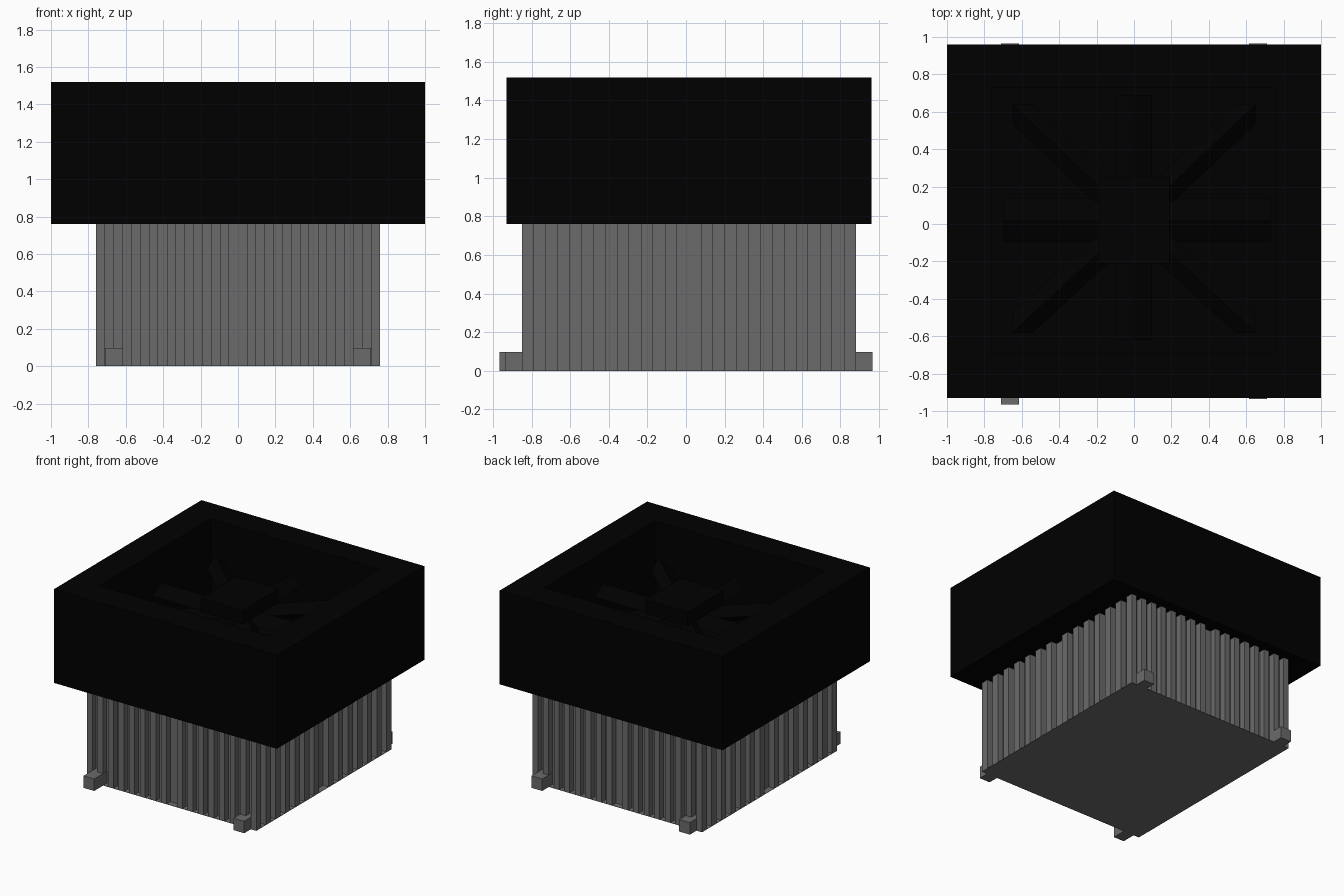
import bpy, bmesh
from math import atan2
from mathutils import Matrix, Vector

cube = bpy.data.objects.get("Cube")
if cube:
    bpy.data.objects.remove(cube)


def material(name, rgb):
    m = bpy.data.materials.new(name)
    m.use_nodes = True
    m.diffuse_color = (*rgb, 1)
    m.node_tree.nodes["Principled BSDF"].inputs["Base Color"].default_value = (*rgb, 1)
    return m


black = material("matte black", (0, 0, 0))
grey = material("metal grey", (0.145, 0.145, 0.145))


def finish(name, bm, mat):
    bmesh.ops.recalc_face_normals(bm, faces=bm.faces)
    mesh = bpy.data.meshes.new(name)
    bm.to_mesh(mesh)
    bm.free()
    mesh.materials.append(mat)
    obj = bpy.data.objects.new(name, mesh)
    bpy.context.collection.objects.link(obj)


def box(name, low, high, mat):
    low, high = Vector(low), Vector(high)
    bm = bmesh.new()
    bmesh.ops.create_cube(bm, size=1, matrix=Matrix.Translation((low + high) / 2)
                          @ Matrix.Diagonal((*(high - low), 1)))
    finish(name, bm, mat)


# Fan frame: nested rectangular loops joined into a block with an open well
def rectangle(bm, x, front, back, z):
    return [bm.verts.new(p) for p in
            ((-x, front, z), (x, front, z), (x, back, z), (-x, back, z))]


BOTTOM, TOP, FLOOR = 0.76, 1.52, 0.9
bm = bmesh.new()
loops = [rectangle(bm, 1, -0.93, 0.96, BOTTOM), rectangle(bm, 1, -0.93, 0.96, TOP),
         rectangle(bm, 0.76, -0.69, 0.73, TOP), rectangle(bm, 0.76, -0.69, 0.73, FLOOR)]
for a, b in zip(loops, loops[1:]):
    for i in range(4):
        j = (i + 1) % 4
        bm.faces.new((a[i], a[j], b[j], b[i]))
bm.faces.new(loops[0])
bm.faces.new(loops[-1])
finish("fan_frame", bm, black)

# Fan hub and its shaft
MID = 0.02
box("fan_hub", (-0.19, -0.21, 1.28), (0.19, 0.25, 1.39), black)
box("fan_shaft", (-0.09, MID - 0.09, FLOOR), (0.09, MID + 0.09, 1.29), black)


# Ridged blades around the hub, the diagonal ones with pointed tips
def blade(name, tip, half_width, point):
    direction = Vector((*tip, 0)) - Vector((0, MID, 0))
    length, rise = direction.length, 0.065
    bm = bmesh.new()
    rings = []
    for ridge_x, side_x in ((0.05, 0.05), (length, length - point)):
        rings.append([bm.verts.new(p) for p in
                      ((side_x, half_width, 0), (ridge_x, 0, rise),
                       (side_x, -half_width, 0), (ridge_x, 0, -rise))])
    for i in range(4):
        j = (i + 1) % 4
        bm.faces.new((rings[0][i], rings[0][j], rings[1][j], rings[1][i]))
    for ring in rings:
        bm.faces.new(ring)
    bm.transform(Matrix.Translation((0, MID, 1.225))
                 @ Matrix.Rotation(atan2(direction.y, direction.x), 4, 'Z'))
    finish(name, bm, black)


blade("blade_left", (0.73, MID), 0.115, 0)
blade("blade_right", (-0.7, MID), 0.115, 0)
blade("blade_back", (0, 0.69), 0.095, 0)
blade("blade_front", (0, -0.62), 0.095, 0)
for side, x in (("left", 0.65), ("right", -0.65)):
    for end, y in (("back", 0.64), ("front", -0.58)):
        blade(f"blade_{end}_{side}", (x, y), 0.075, 0.075)

# Heatsink: a square-wave outline of vertical fins, mirrored about each side's
# middle so that the central groove is twice as wide
HX, HF, HB = 0.76, -0.85, 0.88
DEPTH = 0.05


def finned_edge(start, end, inward, count):
    start, end, inward = Vector(start), Vector(end), Vector(inward)
    points = []
    for i in range(count):
        is_fin = min(i, count - 1 - i) % 2 == 0
        for j in (i, i + 1):
            p = start.lerp(end, j / count) + inward * (0 if is_fin else DEPTH)
            if not points or (p - points[-1]).length > 0.001:
                points.append(p)
    return points[:-1]


corners = [(-HX, HF, 0), (HX, HF, 0), (HX, HB, 0), (-HX, HB, 0)]
inwards = [(0, 1, 0), (-1, 0, 0), (0, -1, 0), (1, 0, 0)]
outline = []
for i in range(4):
    outline += finned_edge(corners[i], corners[(i + 1) % 4], inwards[i], 28 if i % 2 else 32)
bm = bmesh.new()
base = bm.faces.new([bm.verts.new(p + Vector((0, 0, 0.001))) for p in outline])
up = bmesh.ops.extrude_face_region(bm, geom=[base], use_keep_orig=True)
bmesh.ops.translate(bm, vec=(0, 0, BOTTOM - 0.001),
                    verts=[g for g in up["geom"] if isinstance(g, bmesh.types.BMVert)])
finish("heatsink_fins", bm, grey)
box("heatsink_base", (-HX, HF, 0), (HX, HB, 0.002), grey)

# Mounting lugs at the foot of the front and back sides
for s, side, front_end in ((1, "left", -0.935), (-1, "right", -0.965)):
    x0, x1 = sorted((s * 0.615, s * 0.71))
    box(f"front_lug_{side}", (x0, front_end, 0), (x1, HF + DEPTH, 0.097), grey)
    box(f"back_lug_{side}", (x0, HB - DEPTH, 0), (x1, 0.965, 0.097), grey)
